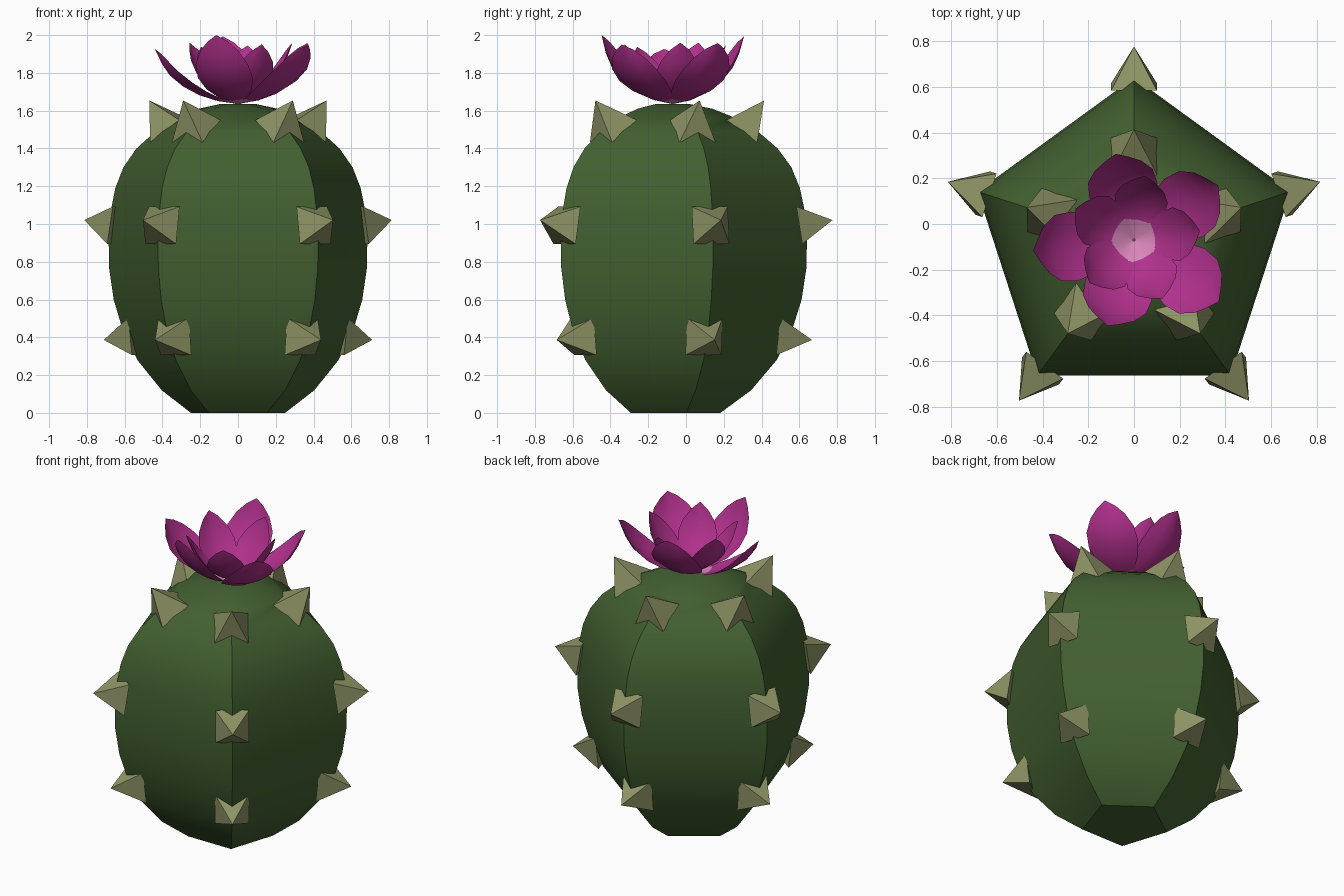
import bpy, bmesh, math
from mathutils import Vector

if "Cube" in bpy.data.objects:
    bpy.data.objects.remove(bpy.data.objects["Cube"])

CY = -0.08  # plant axis sits slightly forward of the origin


def material(name, rgb):
    m = bpy.data.materials.new(name)
    m.diffuse_color = (*rgb, 1)
    m.use_nodes = True
    m.node_tree.nodes["Principled BSDF"].inputs["Base Color"].default_value = m.diffuse_color
    return m


green = material("cactus_green", (0.055, 0.115, 0.03))
thorn = material("thorn_khaki", (0.27, 0.295, 0.13))
magenta = material("petal_magenta", (0.44, 0.03, 0.265))
pink = material("petal_base_pink", (0.70, 0.24, 0.50))


def finish(bm, name, mats, smooth=None):
    me = bpy.data.meshes.new(name)
    bm.to_mesh(me)
    bm.free()
    for m in mats:
        me.materials.append(m)
    ob = bpy.data.objects.new(name, me)
    bpy.context.collection.objects.link(ob)
    if smooth:
        bpy.ops.object.select_all(action='DESELECT')
        ob.select_set(True)
        bpy.context.view_layer.objects.active = ob
        bpy.ops.object.shade_smooth_by_angle(angle=math.radians(smooth))
    return ob


# Body: five-sided barrel following a (height, radius) profile
profile = [(0, .262), (.12, .425), (.28, .56), (.44, .642), (.6, .692), (.77, .718),
           (.92, .72), (1.06, .71), (1.19, .683), (1.3, .638), (1.4, .565),
           (1.49, .46), (1.56, .345), (1.61, .22), (1.635, .10)]
bm = bmesh.new()
rings = []
for z, r in profile:
    rings.append([bm.verts.new((r * math.cos(math.radians(90 + 72 * k)),
                                CY + r * math.sin(math.radians(90 + 72 * k)), z))
                  for k in range(5)])
for a, b in zip(rings, rings[1:]):
    for k in range(5):
        j = (k + 1) % 5
        bm.faces.new((a[k], a[j], b[j], b[k]))
bm.faces.new(rings[0][::-1])
bm.faces.new(rings[-1])
finish(bm, "cactus_body", [green], 35)

# Thorns: square pyramids in three rows along the ribs (radius, height, tilt, length)
rows = {"lower": (.568, .405, -6, .18), "middle": (.68, .993, 9, .178), "upper": (.376, 1.492, 54, .20)}
for name, (r, z, tilt, length) in rows.items():
    bm = bmesh.new()
    t = math.radians(tilt)
    for k in range(5):
        a = math.radians(90 + 72 * k)
        out = Vector((math.cos(a), math.sin(a), 0))
        side = Vector((-math.sin(a), math.cos(a), 0))
        axis = out * math.cos(t) + Vector((0, 0, math.sin(t)))
        up = axis.cross(side)
        c = Vector((0, CY, z)) + out * r
        base = [bm.verts.new(c + side * .1 * i + up * .1 * j)
                for i, j in ((-1, -1), (1, -1), (1, 1), (-1, 1))]
        tip = bm.verts.new(c + axis * length)
        bm.faces.new(base[::-1])
        for i in range(4):
            bm.faces.new((base[i], base[(i + 1) % 4], tip))
    bmesh.ops.recalc_face_normals(bm, faces=bm.faces)
    finish(bm, name + "_thorns", [thorn])


# Flower: cupped petals swept along a (radius, rise, half width) profile
def petals(name, shape, places, z0, pink_rows):
    bm = bmesh.new()
    for angle, rs, zs in places:
        a = math.radians(angle)
        out = Vector((math.cos(a), math.sin(a), 0))
        side = Vector((-math.sin(a), math.cos(a), 0))
        grid = []
        for r, h, w in shape:
            c = Vector((0, -.07, z0 + h * zs)) + out * r * rs
            cup = (Vector((0, 0, .6)) - out * .8) * w * .25
            grid.append([bm.verts.new(c + side * w * s + cup * s * s)
                         for s in (-1, -.5, 0, .5, 1)])
        for i, (p, q) in enumerate(zip(grid, grid[1:])):
            for k in range(4):
                f = bm.faces.new((p[k], q[k], q[k + 1], p[k + 1]))
                f.material_index = 1 if i < pink_rows else 0
    bmesh.ops.remove_doubles(bm, verts=bm.verts, dist=.0005)
    finish(bm, name, [magenta, pink], 60)


outer = [(.005, 0, .012), (.10, .018, .075), (.19, .055, .125), (.27, .11, .152),
         (.335, .18, .145), (.375, .255, .105), (.395, .31, .055), (.41, .35, 0)]
petals("outer_petals", outer,
       [(102, .94, 1.02), (33, 1.07, .92), (-36, 1.12, .9), (-107, .96, 1.04), (186, 1.08, .83)],
       1.636, 1)

inner = [(.005, 0, .012), (.09, .03, .068), (.15, .075, .105), (.205, .135, .118),
         (.245, .205, .095), (.27, .27, .05), (.285, .315, 0)]
petals("inner_petals", inner,
       [(80, 1, .95), (8, 1.02, 1), (-64, 1, .97), (-136, .95, .93), (152, 1.02, 1)],
       1.645, 1)
